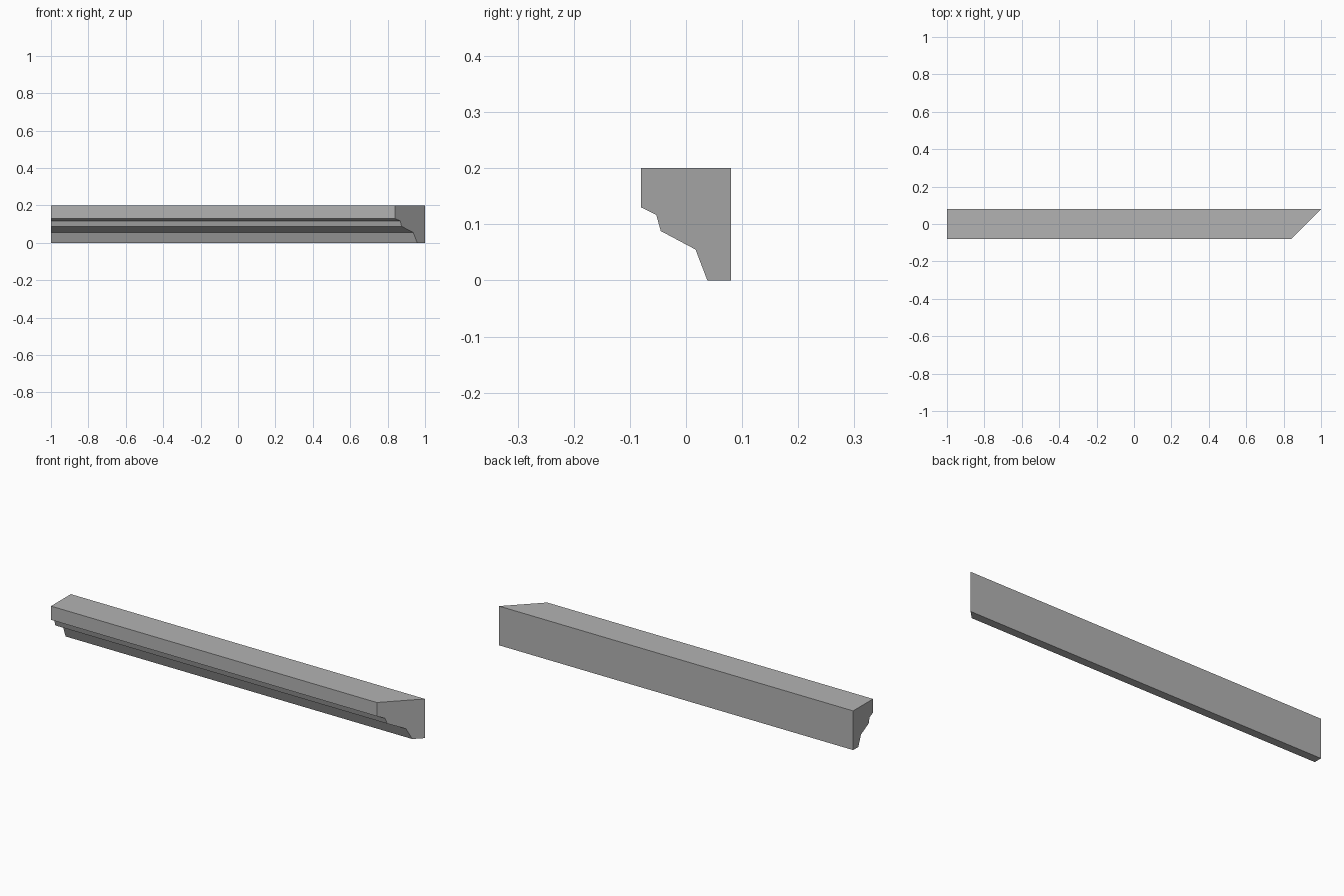
import bpy
import bmesh

cube = bpy.data.objects.get("Cube")
if cube:
    bpy.data.objects.remove(cube, do_unlink=True)

# Plain grey material
grey = bpy.data.materials.new("plain_grey")
grey.use_nodes = True
colour = (0.45, 0.45, 0.45, 1)
grey.diffuse_color = colour
grey.node_tree.nodes["Principled BSDF"].inputs["Base Color"].default_value = colour

# Moulding cross-section as (y, z)
BACK = 0.08
profile = [(BACK, 0), (BACK, 0.2), (-0.08, 0.2), (-0.08, 0.13),
           (-0.053, 0.117), (-0.045, 0.088), (0.017, 0.055), (0.038, 0)]

# Extrude from the square end to the 45 degree mitred end
bm = bmesh.new()
end = bm.faces.new([bm.verts.new((-1, y, z)) for y, z in profile])
result = bmesh.ops.extrude_face_region(bm, geom=[end], use_keep_orig=True)
for v in result["geom"]:
    if isinstance(v, bmesh.types.BMVert):
        v.co.x = 1 - (BACK - v.co.y)
bmesh.ops.recalc_face_normals(bm, faces=bm.faces)

mesh = bpy.data.meshes.new("cornice_moulding")
bm.to_mesh(mesh)
bm.free()
mesh.materials.append(grey)
moulding = bpy.data.objects.new("cornice_moulding", mesh)
bpy.context.collection.objects.link(moulding)
